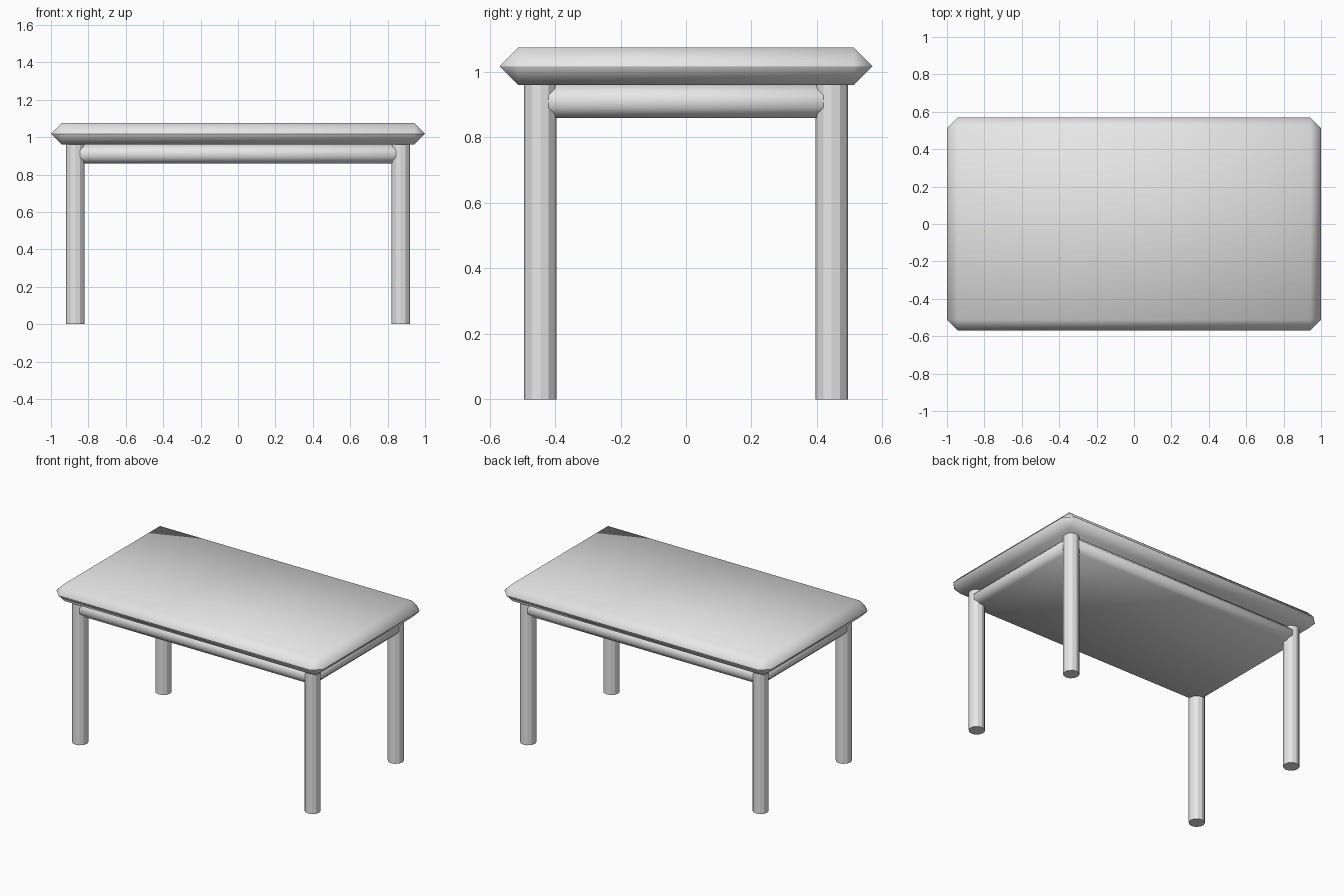
import bpy
import math

cube = bpy.data.objects.get("Cube")
if cube:
    bpy.data.objects.remove(cube, do_unlink=True)

# One plain grey for the whole table
GREY = (0.8, 0.8, 0.8, 1.0)
grey = bpy.data.materials.new("light_grey")
grey.use_nodes = True
grey.diffuse_color = GREY
grey.node_tree.nodes["Principled BSDF"].inputs["Base Color"].default_value = GREY


def slab(name, size, z_bottom, bevel):
    """Box with every edge chamfered, softly shaded over the chamfers."""
    bpy.ops.mesh.primitive_cube_add(size=1, location=(0, 0, z_bottom + size[2] / 2))
    obj = bpy.context.object
    obj.name = name
    obj.scale = size
    bpy.ops.object.transform_apply(location=False, rotation=False, scale=True)
    mod = obj.modifiers.new("chamfer", 'BEVEL')
    mod.width = bevel
    mod.segments = 1
    mod.limit_method = 'NONE'
    bpy.ops.object.modifier_apply(modifier=mod.name)
    bpy.ops.object.shade_smooth_by_angle(angle=math.radians(60))
    obj.data.materials.append(grey)
    return obj


# Tabletop with wide chamfers meeting at mid height, and the apron block below
slab("tabletop", (2.0, 1.14, 0.115), 0.96, 0.057)
slab("apron", (1.826, 0.976, 0.1), 0.86, 0.031)

# Four faceted round legs
LEG_HEIGHT = 0.965
for side, sx in (("left", 1), ("right", -1)):
    for end, sy in (("front", -1), ("back", 1)):
        bpy.ops.mesh.primitive_cylinder_add(
            vertices=12, radius=0.05, depth=LEG_HEIGHT,
            location=(sx * 0.87, sy * 0.445, LEG_HEIGHT / 2))
        leg = bpy.context.object
        leg.name = f"{end}_{side}_leg"
        leg.data.materials.append(grey)
